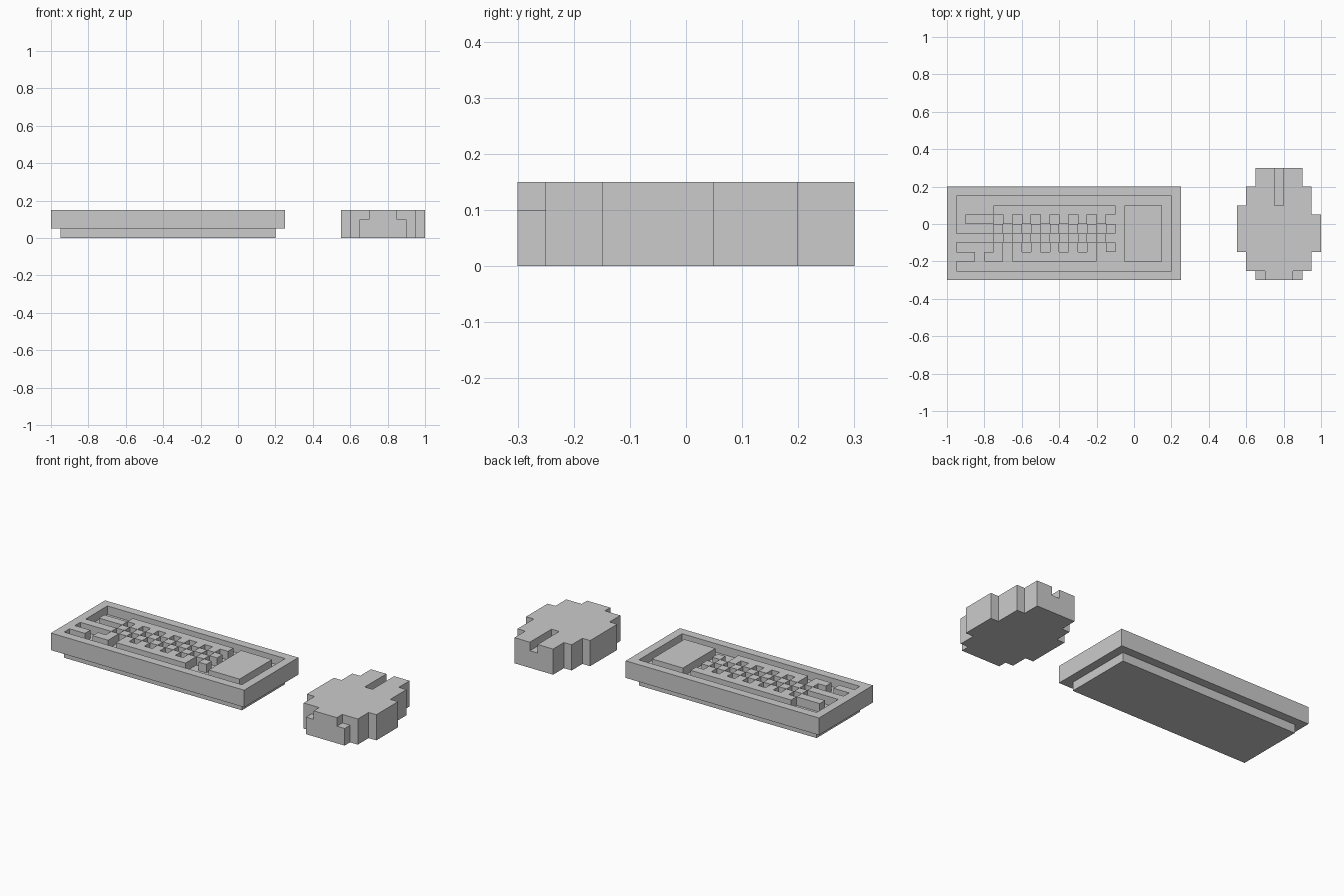
import bpy, bmesh
from mathutils import Vector

if "Cube" in bpy.data.objects:
    bpy.data.objects.remove(bpy.data.objects["Cube"])

U = 0.05  # block size of the whole model


def block(x0, x1, y0, y1, z0=0.1, z1=0.15):
    """All unit cells inside a box given in model units."""
    a, b, c, d, e, f = (round(v / U) for v in (x0, x1, y0, y1, z0, z1))
    return {(x, y, z) for x in range(a, b) for y in range(c, d) for z in range(e, f)}


def build(name, cells, solid):
    """Mesh of the cells' faces that are not buried in the solid."""
    bm = bmesh.new()
    verts = {}

    def vert(p):
        if p not in verts:
            verts[p] = bm.verts.new(Vector(p) * U)
        return verts[p]

    for cell in sorted(cells):
        for axis in range(3):
            for side in (0, 1):
                near = list(cell)
                near[axis] += 2 * side - 1
                if tuple(near) in solid:
                    continue
                ring = []
                for s, t in ((0, 0), (1, 0), (1, 1), (0, 1)):
                    p = list(cell)
                    p[axis] += side
                    p[(axis + 1) % 3] += s
                    p[(axis + 2) % 3] += t
                    ring.append(vert(tuple(p)))
                bm.faces.new(ring if side else ring[::-1])
    mesh = bpy.data.meshes.new(name)
    bm.to_mesh(mesh)
    bm.free()
    obj = bpy.data.objects.new(name, mesh)
    bpy.context.collection.objects.link(obj)


# Keyboard case: inset foot plate, wider tray with a sunken floor
foot = block(-0.95, 0.2, -0.25, 0.15, 0, 0.05)
tray = block(-1, 0.25, -0.3, 0.2, 0.05, 0.15) - block(-0.95, 0.2, -0.25, 0.15)

# Letter keys: staggered checkerboard below a solid top row
keys = block(-0.75, -0.1, 0.05, 0.1)
for row in range(4):
    y = -0.05 * row
    start = -0.70 if row % 2 == 0 else -0.75
    for i in range(6 if row % 2 == 0 else 7):
        x = start + 0.1 * i
        keys |= block(x, x + U, y, y + U)

# Wide keys on the left and the space bar
wide_keys = (block(-0.9, -0.75, 0, 0.05)
             | block(-0.95, -0.75, -0.1, -0.05)
             | block(-0.95, -0.85, -0.2, -0.15)
             | block(-0.8, -0.7, -0.2, -0.15))
space_bar = block(-0.65, -0.2, -0.2, -0.15)
number_pad = block(-0.05, 0.15, -0.2, 0.1)

# Mouse: stepped oval body with a slot between the buttons
mouse = set()
for x0, x1, y0, y1 in ((0.65, 0.9, -0.3, 0.3), (0.6, 0.95, -0.25, 0.2),
                       (0.55, 0.95, -0.15, 0.1), (0.95, 1.0, -0.15, 0.05)):
    mouse |= block(x0, x1, y0, y1, 0, 0.15)
mouse -= block(0.75, 0.8, 0.1, 0.3)
mouse -= block(0.65, 0.7, -0.3, -0.25) | block(0.85, 0.9, -0.3, -0.25)

parts = {
    "keyboard_foot": foot,
    "keyboard_tray": tray,
    "letter_keys": keys,
    "wide_keys": wide_keys,
    "space_bar": space_bar,
    "number_pad": number_pad,
    "mouse_body": mouse,
}
solid = set().union(*parts.values())
for name, cells in parts.items():
    build(name, cells, solid)
